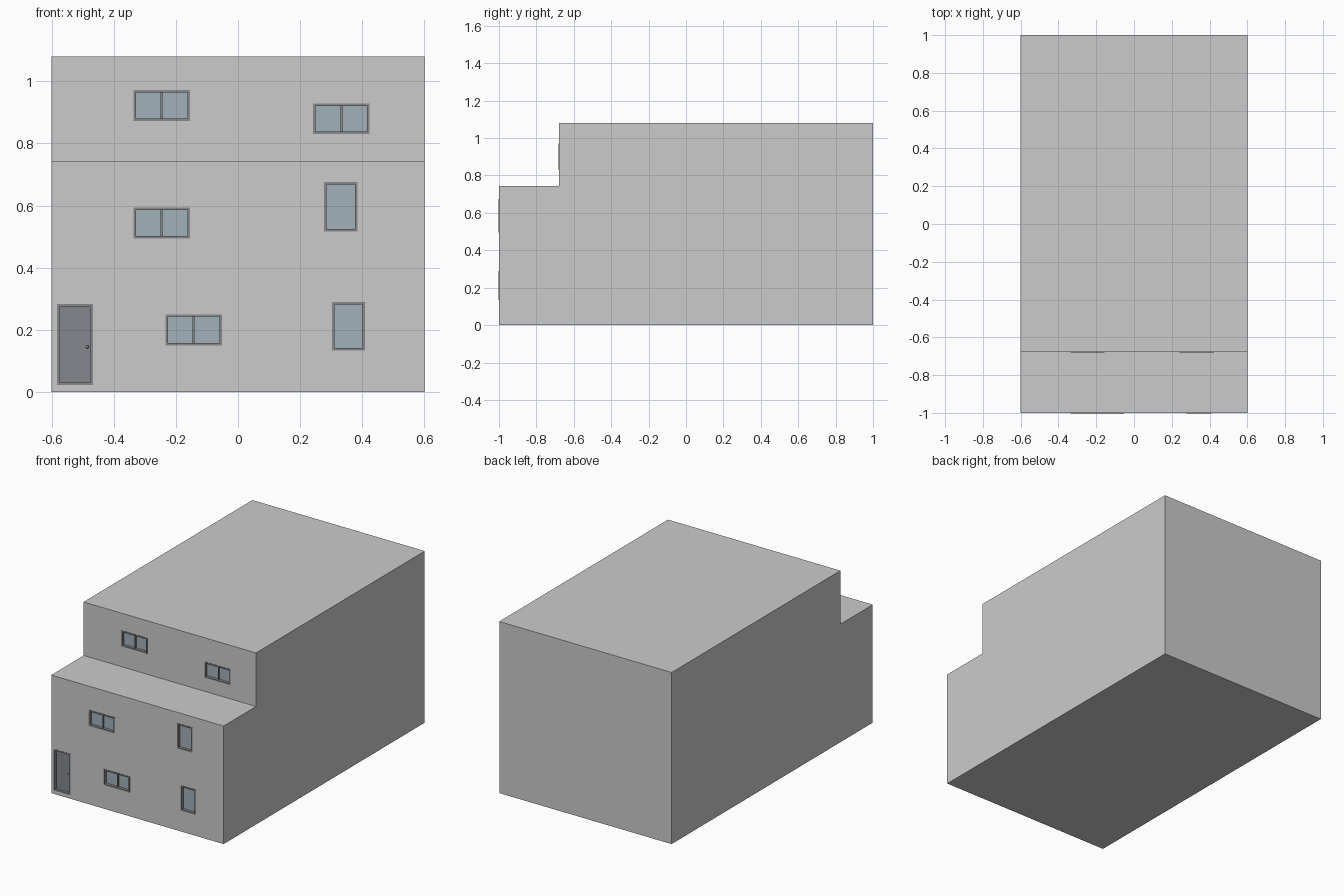
import bpy, bmesh
from mathutils import Matrix, Vector

if "Cube" in bpy.data.objects:
    bpy.data.objects.remove(bpy.data.objects["Cube"])


def material(name, rgb):
    m = bpy.data.materials.new(name)
    m.diffuse_color = (*rgb, 1)
    m.use_nodes = True
    m.node_tree.nodes["Principled BSDF"].inputs["Base Color"].default_value = m.diffuse_color
    return m


GLASS = material("glass_blue", (0.36, 0.44, 0.49))
FRAME = material("frame_grey", (0.25, 0.25, 0.26))
DOOR = material("door_slate", (0.23, 0.25, 0.27))


def add_box(bm, lo, hi):
    lo, hi = Vector(lo), Vector(hi)
    size = hi - lo
    bmesh.ops.create_cube(bm, size=1, matrix=Matrix.Translation((lo + hi) / 2)
                          @ Matrix.Diagonal((*size, 1)))


def boxes(name, spans, mat=None):
    bm = bmesh.new()
    for lo, hi in spans:
        add_box(bm, lo, hi)
    me = bpy.data.meshes.new(name)
    bm.to_mesh(me)
    bm.free()
    ob = bpy.data.objects.new(name, me)
    bpy.context.collection.objects.link(ob)
    if mat:
        me.materials.append(mat)
    return ob


W, Y0, Y1, SET = 0.6, -1.0, 1.0, -0.678   # half width, front, back, upper front
DEPTH, PROUD, RIM = 0.02, 0.003, 0.008    # recess depth, frame projection, frame width

# Storey walls between the thin floor slabs
storeys = {
    "ground": boxes("ground_storey_walls", [((-W, Y0, 0.018), (W, Y1, 0.386))]),
    "middle": boxes("middle_storey_walls", [((-W, Y0, 0.404), (W, Y1, 0.725))]),
    "upper": boxes("upper_storey_walls", [((-W, SET, 0.743), (W, Y1, 1.062))]),
}

# Floor slabs and roof
for name, y, z0, z1 in [("ground_slab", Y0, 0, 0.018), ("first_floor_slab", Y0, 0.386, 0.404),
                        ("terrace_slab", Y0, 0.725, 0.743), ("roof_slab", SET, 1.062, 1.08)]:
    boxes(name, [((-W, y, z0), (W, Y1, z1))])

# Openings: name, storey, x range, z range, number of panes
openings = [
    ("upper_left_window", "upper", -0.337, -0.155, 0.872, 0.971, 2),
    ("upper_right_window", "upper", 0.242, 0.424, 0.830, 0.929, 2),
    ("middle_left_window", "middle", -0.337, -0.155, 0.494, 0.594, 2),
    ("middle_right_window", "middle", 0.277, 0.384, 0.517, 0.675, 1),
    ("ground_left_window", "ground", -0.234, -0.052, 0.150, 0.250, 2),
    ("ground_right_window", "ground", 0.302, 0.409, 0.133, 0.290, 1),
    ("front_door", "ground", -0.583, -0.467, 0.022, 0.283, 0),
]
cuts = {key: [] for key in storeys}
for name, key, x0, x1, z0, z1, panes in openings:
    y = SET if key == "upper" else Y0
    front = y - (PROUD if panes else 0.001)
    back = y + DEPTH
    cuts[key].append(((x0 + .001, y - 0.02, z0 + .001), (x1 - .001, back + 0.005, z1 - .001)))
    # Frame ring, with a centre bar on two-pane windows
    bars = [((x0, front, z0), (x0 + RIM, back, z1)),
            ((x1 - RIM, front, z0), (x1, back, z1)),
            ((x0 + RIM, front, z0), (x1 - RIM, back, z0 + RIM)),
            ((x0 + RIM, front, z1 - RIM), (x1 - RIM, back, z1))]
    if panes == 2:
        mid = (x0 + x1) / 2
        bars.append(((mid - 0.003, y + 0.006, z0 + RIM), (mid + 0.003, back, z1 - RIM)))
    boxes(name + "_frame", bars, FRAME)
    # Recessed glass or door leaf
    boxes(name + ("_glass" if panes else "_leaf"),
          [((x0 + .004, y + 0.015, z0 + .004), (x1 - .004, back + .004, z1 - .004))],
          GLASS if panes else DOOR)

# Cut the recesses into each storey
for key, wall in storeys.items():
    cutter = boxes(key + "_cutter", cuts[key])
    cutter.hide_render = True
    cutter.hide_set(True)
    mod = wall.modifiers.new("openings", "BOOLEAN")
    mod.operation = "DIFFERENCE"
    mod.solver = "EXACT"
    mod.object = cutter

# Door knob
bpy.ops.mesh.primitive_uv_sphere_add(segments=12, ring_count=8, radius=0.005,
                                     location=(-0.485, Y0 + 0.011, 0.145))
knob = bpy.context.object
knob.name = "door_knob"
knob.data.materials.append(FRAME)
bpy.ops.object.shade_smooth_by_angle()
